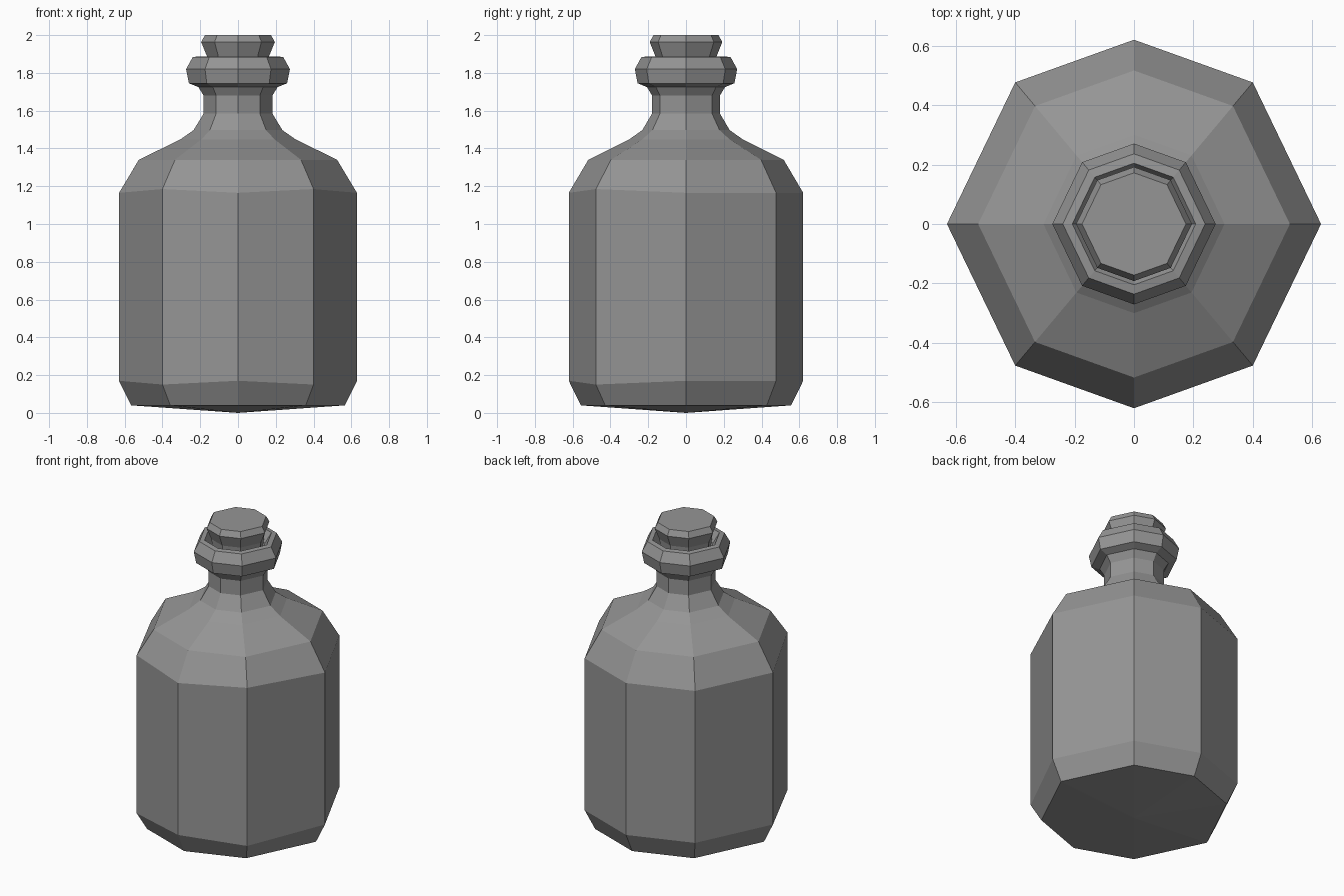
import bpy

if "Cube" in bpy.data.objects:
    bpy.data.objects.remove(bpy.data.objects["Cube"])

# Slightly irregular eight-sided cross-section (unit radius along x)
SECTION = [(1, 0), (.635, .757), (0, .985), (-.635, .757),
           (-1, 0), (-.635, -.757), (0, -.985), (.635, -.757)]
N = len(SECTION)

dark_grey = bpy.data.materials.new("dark_grey")
dark_grey.diffuse_color = (.3, .3, .3, 1)
dark_grey.use_nodes = True
dark_grey.node_tree.nodes["Principled BSDF"].inputs["Base Color"].default_value = dark_grey.diffuse_color


def lathe(name, profile):
    """Skin a (radius, z, front-corner z offset) profile; radius 0 makes a pole."""
    verts, faces, rings = [], [], []
    for r, z, *dz in profile:
        start = len(verts)
        if r == 0:
            verts.append((0, 0, z))
            rings.append([start] * N)
        else:
            for i, (x, y) in enumerate(SECTION):
                lift = dz[0] if dz and i in (5, 7) else 0
                verts.append((x * r, y * r, z + lift))
            rings.append([start + i for i in range(N)])
    for a, b in zip(rings, rings[1:]):
        for i in range(N):
            j = (i + 1) % N
            faces.append(list(dict.fromkeys((a[i], a[j], b[j], b[i]))))
    mesh = bpy.data.meshes.new(name)
    mesh.from_pydata(verts, [], faces)
    mesh.materials.append(dark_grey)
    mesh.update()
    obj = bpy.data.objects.new(name, mesh)
    bpy.context.collection.objects.link(obj)
    return obj


# Body, shoulder, neck and flared mouth rim with its inner wall
lathe("bottle", [
    (0, 0), (.565, .04), (.63, .17, -.02), (.63, 1.165, .02), (.525, 1.34),
    (.305, 1.448), (.235, 1.497), (.182, 1.585), (.182, 1.68), (.21, 1.725),
    (.26, 1.745), (.275, 1.82), (.24, 1.883), (.208, 1.888),
    (.168, 1.825), (0, 1.825)])

# Stopper sitting in the mouth
lathe("stopper", [(0, 1.8), (.155, 1.8), (.165, 1.89), (.195, 1.963),
                  (.175, 2.0), (0, 2.0)])
